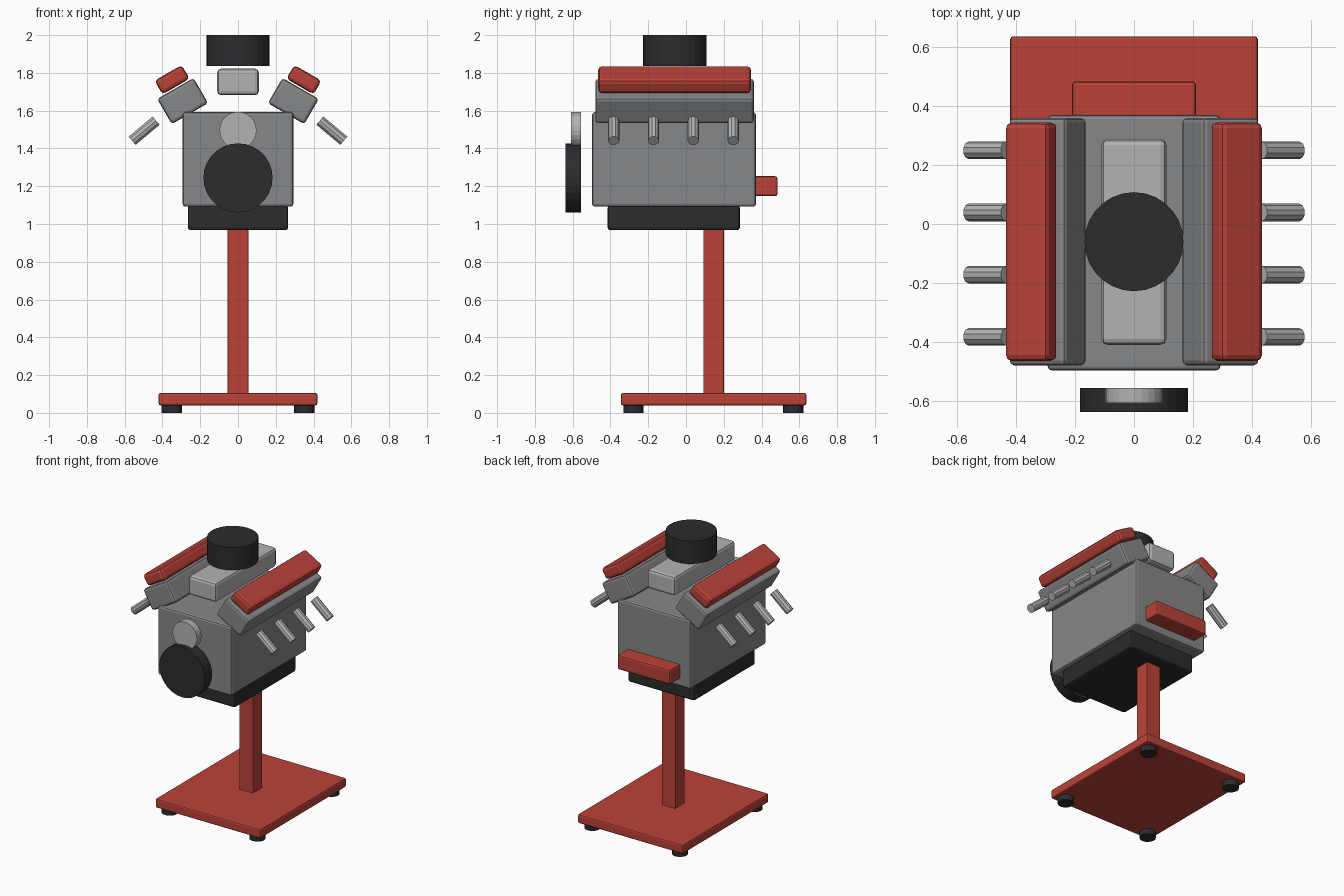
import bpy
from math import radians
from mathutils import Vector

if "Cube" in bpy.data.objects:
    bpy.data.objects.remove(bpy.data.objects["Cube"])


def material(name, rgb):
    m = bpy.data.materials.new(name)
    m.diffuse_color = (*rgb, 1)
    m.use_nodes = True
    m.node_tree.nodes["Principled BSDF"].inputs["Base Color"].default_value = m.diffuse_color
    return m


RED = material("red_paint", (0.50, 0.055, 0.04))
BLACK = material("black_rubber", (0.025, 0.025, 0.027))
IRON = material("cast_iron", (0.24, 0.245, 0.25))
ALLOY = material("bright_alloy", (0.45, 0.45, 0.45))


def box(name, lo, hi, mat, bevel=0.012, tilt=0):
    """Bevelled box between two corners, turned about its own y axis."""
    lo, hi = Vector(lo), Vector(hi)
    bpy.ops.mesh.primitive_cube_add(size=1, location=(lo + hi) / 2)
    ob = bpy.context.object
    ob.name = name
    ob.scale = hi - lo
    bpy.ops.object.transform_apply(location=False, rotation=False, scale=True)
    ob.rotation_euler.y = radians(tilt)
    ob.data.materials.append(mat)
    if bevel:
        mod = ob.modifiers.new("bevel", "BEVEL")
        mod.width = bevel
        mod.segments = 2
    return ob


def cylinder(name, centre, radius, depth, mat, sides=24, rot=(0, 0, 0)):
    bpy.ops.mesh.primitive_cylinder_add(
        vertices=sides, radius=radius, depth=depth, location=centre,
        rotation=[radians(a) for a in rot])
    ob = bpy.context.object
    ob.name = name
    ob.data.materials.append(mat)
    return ob


def centred_box(name, centre, size, mat, bevel, tilt):
    c, h = Vector(centre), Vector(size) / 2
    return box(name, c - h, c + h, mat, bevel, tilt)


# Stand: base plate, post, feet and rear mount
box("stand_base", (-0.42, -0.345, 0.04), (0.42, 0.637, 0.105), RED, 0.01)
box("stand_post", (-0.055, 0.092, 0.09), (0.055, 0.2, 1.0), RED, 0.004)
for x in (-0.35, 0.35):
    for y in (-0.278, 0.567):
        cylinder("stand_foot", (x, y, 0.024), 0.054, 0.048, BLACK, 16)
box("rear_mount", (-0.21, 0.36, 1.147), (0.21, 0.484, 1.253), RED, 0.012)

# Engine block and oil pan
box("engine_block", (-0.293, -0.497, 1.092), (0.293, 0.37, 1.592), IRON, 0.014)
box("oil_pan", (-0.265, -0.415, 0.967), (0.265, 0.285, 1.1), BLACK, 0.014)

# Cylinder banks, mirrored left and right
for side, s in (("left", -1), ("right", 1)):
    centred_box(side + "_cylinder_head", (s * 0.293, -0.06, 1.651),
                (0.222, 0.84, 0.154), IRON, 0.016, s * 30)
    centred_box(side + "_valve_cover", (s * 0.349, -0.06, 1.764),
                (0.166, 0.81, 0.084), RED, 0.02, s * 30)
    for i in range(4):
        cylinder(f"{side}_exhaust_stub_{i + 1}",
                 (s * 0.497, -0.383 + 0.211 * i, 1.494),
                 0.03, 0.166, ALLOY, 10, (0, s * 130, 0))

# Intake and air cleaner
box("intake_manifold", (-0.11, -0.41, 1.682), (0.11, 0.288, 1.822), ALLOY, 0.02)
cylinder("air_cleaner", (0, -0.06, 1.918), 0.168, 0.164, BLACK, 28)

# Front pulleys
cylinder("crank_pulley", (0, -0.597, 1.244), 0.183, 0.082, BLACK, 28, (90, 0, 0))
cylinder("water_pump_pulley", (0, -0.582, 1.496), 0.098, 0.052, ALLOY, 24, (90, 0, 0))
